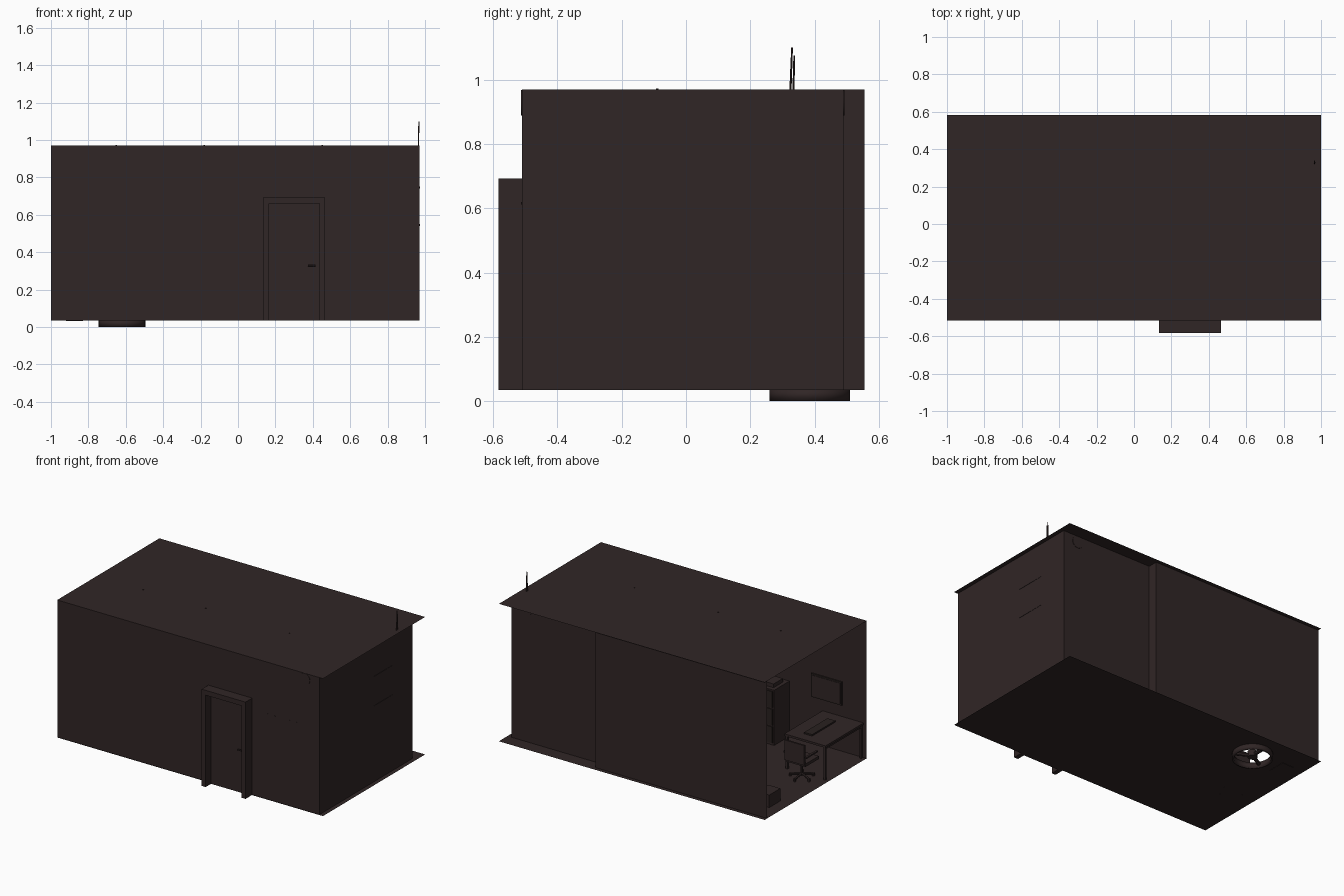
import bpy, bmesh, math
from mathutils import Vector

if "Cube" in bpy.data.objects:
    bpy.data.objects.remove(bpy.data.objects["Cube"])


def material(name, rgb):
    m = bpy.data.materials.new(name)
    m.diffuse_color = (*rgb, 1)
    m.use_nodes = True
    m.node_tree.nodes["Principled BSDF"].inputs["Base Color"].default_value = m.diffuse_color
    return m


BROWN = material("dark brown", (0.030, 0.019, 0.019))
DARK = material("deep brown", (0.022, 0.015, 0.014))


def finish(name, bm, mat=BROWN, smooth=False):
    me = bpy.data.meshes.new(name)
    bm.to_mesh(me)
    bm.free()
    me.materials.append(mat)
    ob = bpy.data.objects.new(name, me)
    bpy.context.collection.objects.link(ob)
    if smooth:
        bpy.context.view_layer.objects.active = ob
        ob.select_set(True)
        bpy.ops.object.shade_smooth_by_angle()
        ob.select_set(False)
    return ob


def box(name, x0, x1, y0, y1, z0, z1, mat=BROWN):
    bm = bmesh.new()
    bmesh.ops.create_cube(bm, size=1)
    for v in bm.verts:
        v.co = Vector(((x0 + x1) / 2 + v.co.x * (x1 - x0),
                       (y0 + y1) / 2 + v.co.y * (y1 - y0),
                       (z0 + z1) / 2 + v.co.z * (z1 - z0)))
    return finish(name, bm, mat)


def rod(name, a, b, r0, r1=None, sides=16, caps=True, mat=BROWN):
    a, b = Vector(a), Vector(b)
    d = b - a
    bm = bmesh.new()
    bmesh.ops.create_cone(bm, cap_ends=caps, segments=sides, radius1=r0,
                          radius2=r0 if r1 is None else r1, depth=d.length)
    q = d.to_track_quat('Z', 'Y')
    for v in bm.verts:
        v.co = q @ v.co + (a + b) / 2
    return finish(name, bm, mat, True)


def sheet(name, pts):
    bm = bmesh.new()
    bm.faces.new([bm.verts.new(p) for p in pts])
    return finish(name, bm)


F, T = 0.035, 0.97          # floor and ceiling heights
HX, HY, HR = -0.62, 0.385, 0.125   # round floor opening

# floor sheet with a round opening
bm = bmesh.new()
loops = [[(-1, -0.515), (1, -0.515), (1, 0.583), (-1, 0.583)],
         [(HX + HR * math.cos(i * math.pi / 16), HY + HR * math.sin(i * math.pi / 16))
          for i in range(32)]]
for loop in loops:
    vs = [bm.verts.new((x, y, F)) for x, y in loop]
    for i, v in enumerate(vs):
        bm.edges.new((v, vs[i - 1]))
bmesh.ops.triangle_fill(bm, use_beauty=True, edges=bm.edges[:], normal=(0, 0, 1))
finish("floor", bm)

# roof and stepped walls; the left side stays open
sheet("roof", [(-1, -0.515, T), (1, -0.515, T), (1, 0.583, T), (-1, 0.583, T)])
plan = [(-1, -0.511), (0.97, -0.511), (0.97, 0.49), (0.29, 0.49), (0.29, 0.556), (-1, 0.556)]
for n, a, b in zip(("front_wall", "right_wall", "back_wall_recessed", "wall_step", "back_wall"),
                   plan, plan[1:]):
    sheet(n, [(*a, F), (*b, F), (*b, T), (*a, T)])

# door and frame
box("door", 0.165, 0.435, -0.525, -0.505, F, 0.66)
for n, x in (("left", 0.135), ("right", 0.435)):
    box("door_post_" + n, x, x + 0.03, -0.583, -0.50, F, 0.66)
box("door_lintel", 0.135, 0.465, -0.583, -0.50, 0.66, 0.693)
rod("door_handle", (0.375, -0.54, 0.33), (0.415, -0.54, 0.33), 0.005, sides=8)
rod("door_handle_stem", (0.41, -0.54, 0.33), (0.41, -0.52, 0.33), 0.004, sides=8)

# ring and three spokes in the floor opening
ring = rod("floor_ring", (HX, HY, 0), (HX, HY, F + 0.004), HR, sides=32, caps=False)
ring.modifiers.new("thickness", 'SOLIDIFY').thickness = 0.012
for i in range(3):
    t = math.pi / 2 + i * math.tau / 3
    rod(f"ring_spoke_{i}", (HX, HY, 0.025),
        (HX + 0.118 * math.cos(t), HY + 0.118 * math.sin(t), 0.025), 0.012, sides=8)
rod("ring_hub", (HX, HY, 0.01), (HX, HY, 0.05), 0.03)

# ventilation duct
rod("duct", (0.86, -0.5135, 0.928), (0.86, 0.4925, 0.928), 0.04, sides=24)

# pendant lamps whose cords reach the roof
for i, x in enumerate((-0.65, -0.18, 0.45)):
    rod(f"lamp_cord_{i}", (x, -0.09, 0.84), (x, -0.09, 0.973), 0.004, sides=8)
    rod(f"lamp_shade_{i}", (x, -0.09, 0.79), (x, -0.09, 0.84), 0.06, 0.015)

# desk
box("desk_top", -0.98, -0.67, -0.51, -0.10, 0.258, 0.272)
for i, x in enumerate((-0.975, -0.69)):
    for j, y in enumerate((-0.505, -0.12)):
        box(f"desk_leg_{i}{j}", x, x + 0.014, y, y + 0.014, F, 0.26)
    box(f"desk_rail_{i}", x, x + 0.014, -0.505, -0.11, 0.245, 0.26)
box("desk_mat", -0.83, -0.77, -0.42, -0.17, 0.272, 0.282, DARK)

# swivel chair
CX, CY = -0.83, -0.06
rod("chair_column", (CX, CY, 0.05), (CX, CY, 0.15), 0.008, sides=10)
for i in range(5):
    t = i * math.tau / 5 + 0.3
    e = (CX + 0.075 * math.cos(t), CY + 0.075 * math.sin(t), 0.05)
    rod(f"chair_foot_{i}", (CX, CY, 0.062), e, 0.007, sides=6)
    rod(f"chair_caster_{i}", (e[0], e[1], 0.034), (e[0], e[1], 0.054), 0.009, sides=8)
box("chair_seat", CX - 0.075, CX + 0.075, CY - 0.075, CY + 0.07, 0.15, 0.17)
box("chair_back", CX - 0.075, CX + 0.075, CY + 0.07, CY + 0.082, 0.165, 0.30)
for s in (-1, 1):
    x = CX + s * 0.08
    box("chair_arm_" + "lr"[s > 0], x - 0.007, x + 0.007, CY - 0.05, CY + 0.075, 0.21, 0.22)

# wall board with a thin frame
box("board_frame", -0.82, -0.59, -0.509, -0.501, 0.35, 0.51, DARK)
box("board_panel", -0.81, -0.60, -0.503, -0.498, 0.36, 0.50)

# cabinet with things on top
box("cabinet", -0.425, -0.12, -0.505, -0.34, F, 0.41)
for i in range(3):
    z = 0.05 + i * 0.12
    box(f"cabinet_drawer_{i}", -0.415, -0.13, -0.342, -0.334, z, z + 0.11, DARK)
box("stacked_papers", -0.40, -0.30, -0.47, -0.37, 0.41, 0.435)
box("tray", -0.27, -0.16, -0.47, -0.37, 0.41, 0.43)

# low box near the open side
box("low_box", -0.92, -0.83, 0.30, 0.42, 0.033, 0.12)

# shelves on the right wall
for i, z in enumerate((0.54, 0.74)):
    box(f"shelf_{i}", 0.85, 0.972, 0.07, 0.28, z, z + 0.012)

# leaning sticks that reach above the roof
rod("tall_stick", (0.95, 0.29, F), (0.967, 0.33, 1.10), 0.008, 0.003, sides=8)
rod("short_stick", (0.955, 0.31, F), (0.966, 0.337, 1.075), 0.007, 0.003, sides=8)

# coat hooks through the front wall
for i in range(5):
    x = 0.58 + i * 0.055
    rod(f"coat_hook_{i}", (x, -0.513, 0.615), (x, -0.47, 0.615), 0.004, sides=8)
